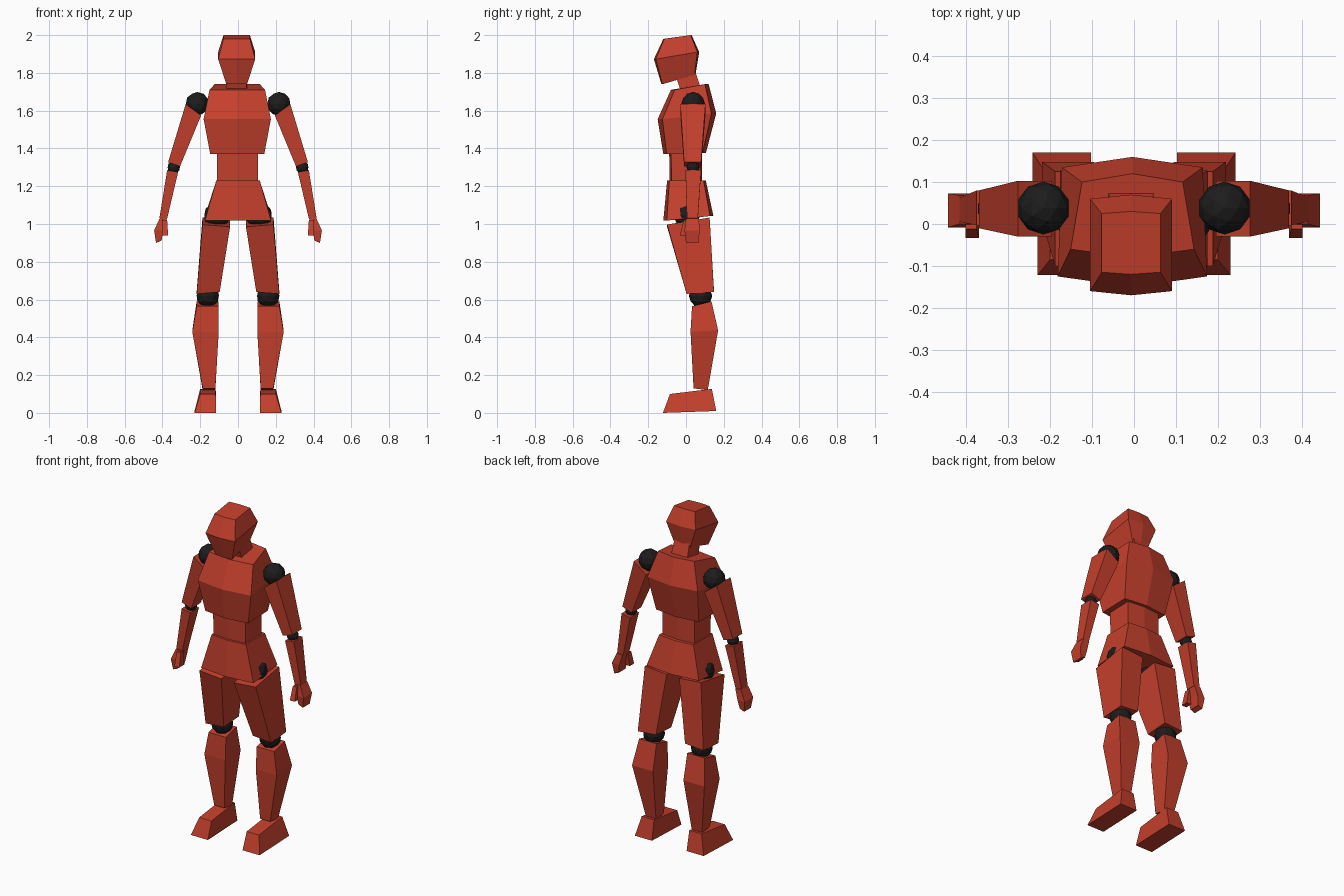
import bpy, bmesh
from mathutils import Vector


def material(name, color):
    m = bpy.data.materials.new(name)
    m.diffuse_color = color
    return m


RED = material("red", (0.55, 0.05, 0.025, 1))
BLACK = material("black", (0.012, 0.012, 0.012, 1))


def finish(name, bm, mat):
    bmesh.ops.recalc_face_normals(bm, faces=bm.faces)
    mesh = bpy.data.meshes.new(name)
    bm.to_mesh(mesh)
    bm.free()
    mesh.materials.append(mat)
    bpy.context.collection.objects.link(bpy.data.objects.new(name, mesh))


def loft(name, rings, side=1, shift=0):
    """Skin closed rings of points; side=-1 mirrors across x."""
    bm = bmesh.new()
    loops = [[bm.verts.new((side * x + shift, y, z)) for x, y, z in r] for r in rings]
    n = len(loops[0])
    for a, b in zip(loops, loops[1:]):
        for i in range(n):
            j = (i + 1) % n
            bm.faces.new((a[i], a[j], b[j], b[i]))
    bm.faces.new(loops[0])
    bm.faces.new(loops[-1])
    finish(name, bm, RED)


def ball(name, center, radius, side):
    bm = bmesh.new()
    bmesh.ops.create_icosphere(bm, subdivisions=2, radius=radius)
    bmesh.ops.translate(bm, verts=bm.verts, vec=Vector((side * center[0], *center[1:])))
    finish(name, bm, BLACK)


def band(zf, zb, yf, yb, wf, wb, bulge):
    """Six-sided body ring with a ridge at the centre front and back."""
    f, b = yf + bulge, yb - bulge
    return [(-wf, f, zf), (0, yf, zf), (wf, f, zf),
            (wb, b, zb), (0, yb, zb), (-wb, b, zb)]


def quad(xi, xo, yf, yb, zf, zb, tilt=0):
    """Four-sided limb ring; tilt raises the outer edge."""
    return [(xi, yf, zf), (xo, yf, zf + tilt), (xo, yb, zb + tilt), (xi, yb, zb)]


# head, neck and trunk
loft("head", [band(1.98, 2.00, -0.12, 0.03, 0.070, 0.070, 0.005),
              band(1.873, 1.91, -0.17, 0.07, 0.098, 0.098, 0.010),
              band(1.74, 1.79, -0.13, 0.05, 0.055, 0.055, 0.005)], shift=-0.007)
loft("neck", [quad(-0.05, 0.05, -0.06, 0.045, 1.80, 1.82),
              quad(-0.055, 0.055, -0.02, 0.085, 1.68, 1.70)], shift=-0.007)
loft("chest", [band(1.71, 1.74, -0.08, 0.12, 0.147, 0.12, 0.020),
               band(1.555, 1.585, -0.15, 0.16, 0.178, 0.168, 0.025),
               band(1.37, 1.375, -0.12, 0.105, 0.143, 0.143, 0.018)], shift=-0.004)
loft("waist", [band(1.42, 1.42, -0.09, 0.085, 0.108, 0.108, 0.010),
               band(1.18, 1.18, -0.085, 0.085, 0.108, 0.108, 0.010)], shift=-0.003)
loft("hips", [band(1.23, 1.23, -0.10, 0.105, 0.115, 0.115, 0.012),
              band(1.018, 1.042, -0.12, 0.145, 0.175, 0.175, 0.018)])

for s, side in ((-1, "right"), (1, "left")):
    # arm
    ball(side + "_shoulder_joint", (0.216, 0.038, 1.636), 0.063, s)
    loft(side + "_upper_arm", [quad(0.195, 0.277, -0.03, 0.103, 1.575, 1.575, 0.06),
                               quad(0.307, 0.37, -0.01, 0.08, 1.305, 1.305, 0.022)], s)
    ball(side + "_elbow_joint", (0.34, 0.037, 1.30), 0.034, s)
    loft(side + "_forearm", [quad(0.317, 0.375, -0.003, 0.08, 1.275, 1.275, 0.01),
                             quad(0.376, 0.416, 0.005, 0.063, 1.025, 1.025, 0.006)], s)
    # hand with separate thumb
    loft(side + "_hand", [quad(0.378, 0.415, 0.00, 0.068, 1.025, 1.025, 0.005),
                          quad(0.395, 0.444, -0.008, 0.073, 0.965, 0.965),
                          quad(0.405, 0.434, 0.00, 0.065, 0.912, 0.912, -0.012)], s)
    loft(side + "_thumb", [quad(0.375, 0.402, -0.012, 0.022, 1.02, 1.02),
                           quad(0.370, 0.402, -0.033, 0.008, 0.94, 0.94)], s)

    # leg
    ball(side + "_hip_joint", (0.112, 0.005, 1.045), 0.07, s)
    loft(side + "_thigh", [quad(0.042, 0.188, -0.10, 0.125, 0.985, 1.022, 0.012),
                           quad(0.097, 0.219, 0.003, 0.148, 0.64, 0.65, -0.01)], s)
    ball(side + "_knee_joint", (0.16, 0.077, 0.62), 0.062, s)
    loft(side + "_shin", [quad(0.103, 0.219, 0.032, 0.135, 0.565, 0.59),
                          quad(0.102, 0.242, 0.024, 0.17, 0.43, 0.437),
                          quad(0.12, 0.187, 0.04, 0.115, 0.13, 0.12)], s)
    loft(side + "_foot", [quad(0.118, 0.2, -0.085, 0.137, 0.10, 0.127),
                          quad(0.116, 0.23, -0.122, 0.16, 0.0, 0.01)], s)
